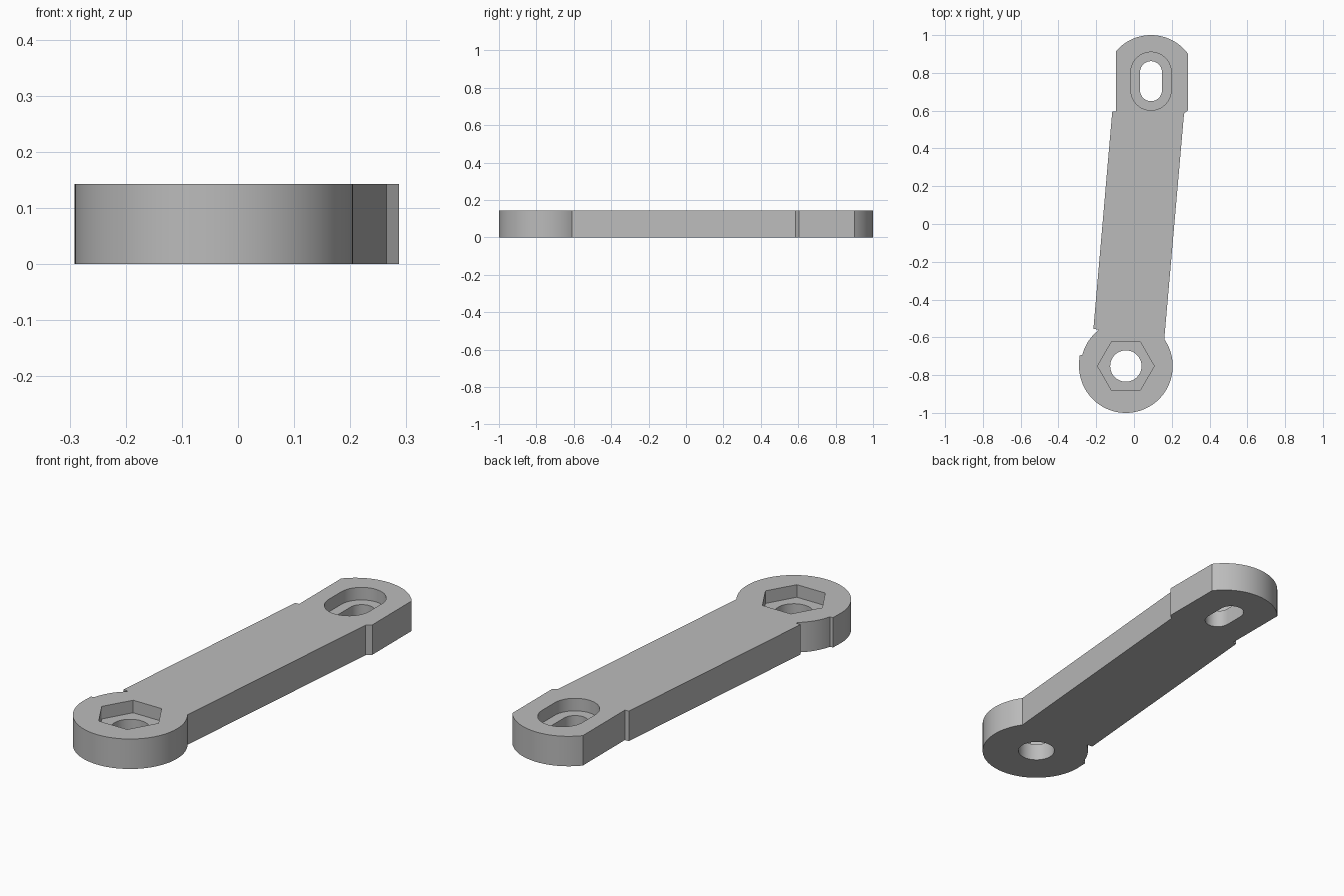
import bpy, bmesh
from math import cos, sin, pi, radians

if "Cube" in bpy.data.objects:
    bpy.data.objects.remove(bpy.data.objects["Cube"])

THICK = 0.143
FLOOR = 0.083
PIVOT = (-0.043, -0.752)
HEAD = (0.09, 0.756)

grey = bpy.data.materials.new("plain grey")
grey.use_nodes = True
colour = (0.5, 0.5, 0.5, 1)
grey.diffuse_color = colour
grey.node_tree.nodes["Principled BSDF"].inputs["Base Color"].default_value = colour


def arc(centre, r, start, end, n):
    """Points along an arc, angles in degrees."""
    angles = [radians(start + (end - start) * i / n) for i in range(n + 1)]
    return [(centre[0] + r * cos(a), centre[1] + r * sin(a)) for a in angles]


def prism(name, outline, bottom, top):
    """Extrude a flat outline between two heights."""
    bm = bmesh.new()
    face = bm.faces.new([bm.verts.new((x, y, bottom)) for x, y in outline])
    new = bmesh.ops.extrude_face_region(bm, geom=[face])["geom"]
    moved = [v for v in new if isinstance(v, bmesh.types.BMVert)]
    bmesh.ops.translate(bm, verts=moved, vec=(0, 0, top - bottom))
    bmesh.ops.recalc_face_normals(bm, faces=bm.faces)
    mesh = bpy.data.meshes.new(name)
    bm.to_mesh(mesh)
    bm.free()
    mesh.materials.append(grey)
    obj = bpy.data.objects.new(name, mesh)
    bpy.context.collection.objects.link(obj)
    return obj


def slot(half_width, half_length):
    """Rounded slot outline around the head centre."""
    x, y = HEAD
    d = half_length - half_width
    return (arc((x, y + d), half_width, 0, 180, 24)
            + arc((x, y - d), half_width, 180, 360, 24))


# Lever outline: pivot disc, tapered offset bar, flat-sided head
outline = arc(PIVOT, 0.238, 129, 166, 12)
outline += [(-0.28, -0.694), (-0.289, -0.697)]
outline += arc(PIVOT, 0.248, 180, 395, 64)
outline += [(0.265, 0.585), (0.287, 0.603)]
outline += arc(HEAD, 0.244, 36.5, 139.5, 32)
outline += [(-0.095, 0.597), (-0.115, 0.595), (-0.215, -0.556), (-0.19, -0.558)]
lever = prism("lever_arm", outline, 0, THICK)

# Bolt hole with hexagonal nut pocket, slotted hole with rounded recess
cutters = [
    prism("bolt_hole_cutter", arc(PIVOT, 0.083, 0, 352.5, 47), -0.1, 0.3),
    prism("nut_pocket_cutter", arc(PIVOT, 0.15, 0, 300, 5), FLOOR, 0.3),
    prism("slot_hole_cutter", slot(0.058, 0.106), -0.1, 0.3),
    prism("slot_recess_cutter", slot(0.107, 0.154), FLOOR, 0.3),
]
for cutter in cutters:
    cutter.hide_render = True
    cutter.hide_set(True)
    cut = lever.modifiers.new(cutter.name, "BOOLEAN")
    cut.operation = "DIFFERENCE"
    cut.solver = "EXACT"
    cut.object = cutter

# Bake the cuts, then shade curved walls smooth
bpy.context.view_layer.objects.active = lever
lever.select_set(True)
for cutter in cutters:
    bpy.ops.object.modifier_apply(modifier=cutter.name)
    bpy.data.objects.remove(cutter)
bpy.ops.object.shade_smooth_by_angle(angle=radians(20))
